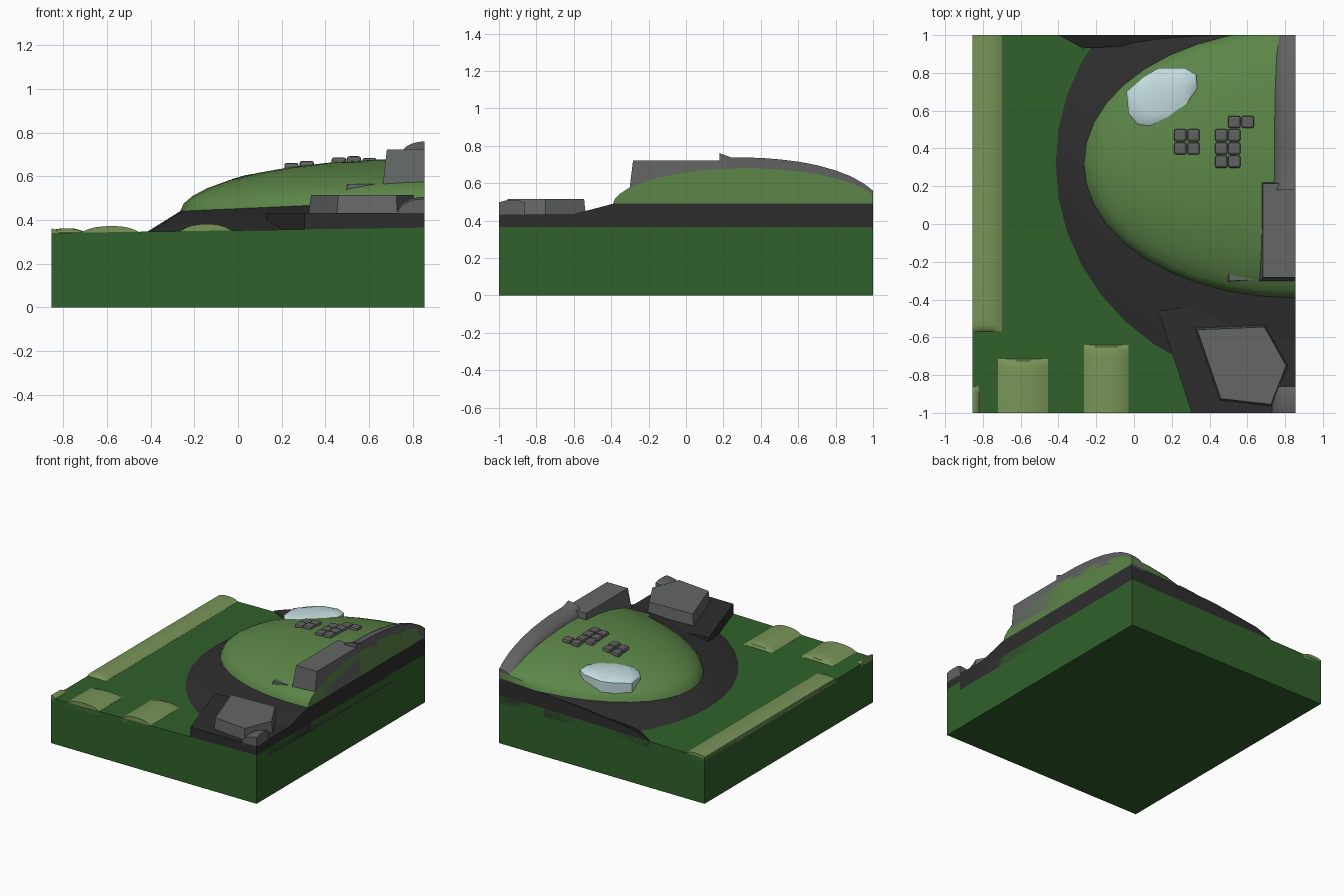
import bpy, bmesh
from math import sin, cos, pi, radians

if "Cube" in bpy.data.objects:
    bpy.data.objects.remove(bpy.data.objects["Cube"])

X, Y = 0.855, 1.0
CX, CY, A, B = 0.84, 0.32, 1.105, 0.71      # hill ellipse


def material(name, r, g, b):
    m = bpy.data.materials.new(name)
    m.diffuse_color = (r, g, b, 1)
    m.use_nodes = True
    m.node_tree.nodes["Principled BSDF"].inputs["Base Color"].default_value = m.diffuse_color
    return m


GRASS = material("grass", 0.03, 0.12, 0.024)
HILL = material("hill_green", 0.107, 0.238, 0.065)
OLIVE = material("olive", 0.19, 0.296, 0.098)
DARK = material("dark_earth", 0.027, 0.027, 0.028)
WATER = material("water", 0.55, 0.72, 0.74)
STONE = material("stone", 0.125, 0.135, 0.13)
PIPE = material("pipe_grey", 0.12, 0.12, 0.12)


def ground(x):
    return 0.3525 + 0.0146 * x


def rim(x):
    return 0.452 + 0.0446 * x


def hill_z(x, y):
    r2 = min(1, ((x - CX) / A) ** 2 + ((y - CY) / B) ** 2)
    return rim(x) + (0.68 - rim(x)) * (1 - r2) ** 0.55


def loft(name, loops, mat, smooth=False, clip=False, closed=True):
    """Skin equal-length loops, cap both ends, optionally cut at the tile edges."""
    bm = bmesh.new()
    rows = [[bm.verts.new(p) for p in l] for l in loops]
    n = len(rows[0])
    for a, b in zip(rows, rows[1:]):
        for i in range(n):
            j = (i + 1) % n
            bm.faces.new((a[i], a[j], b[j], b[i]))
    if closed:
        bm.faces.new(rows[0][::-1])
    bm.faces.new(rows[-1])
    if clip:
        for co, no in (((X, 0, 0), (1, 0, 0)), ((-X, 0, 0), (-1, 0, 0)),
                       ((0, Y, 0), (0, 1, 0)), ((0, -Y, 0), (0, -1, 0))):
            res = bmesh.ops.bisect_plane(bm, geom=bm.verts[:] + bm.edges[:] + bm.faces[:],
                                         plane_co=co, plane_no=no, clear_outer=True)
            cut = [e for e in res["geom_cut"] if isinstance(e, bmesh.types.BMEdge)]
            if cut:
                bmesh.ops.holes_fill(bm, edges=cut, sides=0)
    bmesh.ops.recalc_face_normals(bm, faces=bm.faces[:])
    me = bpy.data.meshes.new(name)
    bm.to_mesh(me)
    bm.free()
    me.materials.append(mat)
    ob = bpy.data.objects.new(name, me)
    bpy.context.collection.objects.link(ob)
    if smooth:
        bpy.ops.object.select_all(action='DESELECT')
        ob.select_set(True)
        bpy.context.view_layer.objects.active = ob
        bpy.ops.object.shade_smooth_by_angle(angle=radians(35))
    return ob


def prism(name, low, high, z0, z1, mat):
    return loft(name, [[(x, y, z0) for x, y in low], [(x, y, z1) for x, y in high]], mat)


def ellipse(a, b, zf, n=40):
    pts = [(CX + a * cos(2 * pi * i / n), CY + b * sin(2 * pi * i / n)) for i in range(n)]
    return [(x, y, zf(x, y)) for x, y in pts]


# Ground block with a slightly tilted top
loft("ground_block", [[(-X, y, 0), (X, y, 0), (X, y, ground(X)), (-X, y, ground(-X))]
                      for y in (-Y, Y)], GRASS)

# Dark sloping bank around the hill
loft("earth_bank", [ellipse(1.255, 1.18, lambda x, y: 0.3),
                    ellipse(1.255, 1.18, lambda x, y: ground(x)),
                    ellipse(A, B, lambda x, y: rim(x))], DARK, True, True)

# Green dome
loft("hill", [ellipse(A * k, B * k, hill_z) for k in
              (1, 0.985, 0.95, 0.89, 0.8, 0.68, 0.54, 0.38, 0.2, 0.06)], HILL, True, True)

# Small bank rising at the back edge
wedge = [(-0.40, 1, 0.355), (-0.27, 0.93, 0.37), (0.1, 0.95, 0.42),
         (0.48, 1, 0.472), (0.1, 1, 0.45), (-0.27, 1, 0.40)]
loft("back_bank", [[(x, y, 0.3) for x, y, z in wedge], wedge], DARK)

# Front terrace and its pentagonal building
terrace = [(0.13, -0.46), (0.305, -1), (X, -1), (X, -0.36)]
prism("front_terrace", terrace, terrace, 0.3, 0.431, DARK)
roof = [(0.335, -0.56), (0.46, -0.925), (0.725, -0.955), (0.805, -0.75), (0.69, -0.545)]
cx, cy = 0.6, -0.75
foot = [(cx + (x - cx) * 1.05, cy + (y - cy) * 1.05) for x, y in roof]
prism("front_building", foot, roof, 0.42, 0.515, STONE)

# Large block building and the small outbuilding on the hill
prism("hill_building", [(0.655, -0.312), (X, -0.312), (X, 0.236), (0.665, 0.236)],
      [(0.682, -0.283), (X, -0.283), (X, 0.215), (0.682, 0.215)], 0.49, 0.722, STONE)
prism("hill_outbuilding", [(0.48, -0.24), (0.485, -0.308), (0.64, -0.298), (0.64, -0.268)],
      [(0.50, -0.245), (0.505, -0.302), (0.64, -0.295), (0.64, -0.272)], 0.51, 0.565, STONE)


# Half pipes cut by the right edge
def half_pipe(name, path, w, h, drop):
    loops = []
    for y, top in path:
        arc = [(X - w * sin(t * pi / 12), y, top - h + h * cos(t * pi / 12)) for t in range(7)]
        loops.append([(X, y, top - h - drop)] + arc + [(X - w, y, top - h - drop)])
    loft(name, loops, PIPE, True)


half_pipe("ridge_pipe", [(0.18, 0.76), (0.24, 0.738), (0.4, 0.735), (0.5, 0.727), (0.6, 0.715),
                         (0.7, 0.696), (0.8, 0.668), (0.88, 0.637), (0.95, 0.598), (1, 0.56)],
          0.115, 0.075, 0.012)
half_pipe("corner_pipe", [(-1, 0.497), (-0.97, 0.506), (-0.89, 0.506), (-0.86, 0.495)],
          0.125, 0.07, 0.01)

# Pond: nearly flat lens with a skirt down into the hill
edge = [(-0.04, 0.70), (-0.03, 0.585), (0.02, 0.525), (0.09, 0.505), (0.19, 0.54), (0.28, 0.62),
        (0.335, 0.72), (0.33, 0.79), (0.27, 0.825), (0.13, 0.825), (0.05, 0.78)]
px, py = 0.145, 0.68
loops = [[(x, y, hill_z(x, y) - 0.015) for x, y in edge]]
for k, d in ((1, -0.012), (0.93, 0), (0.6, 0.012), (0.2, 0.016)):
    loops.append([(px + (x - px) * k, py + (y - py) * k, 0.59 + 0.1 * (px + (x - px) * k) + d)
                  for x, y in edge])
loft("pond", loops, WATER, True)


# Low rounded hedges
def hedge(name, x0, x1, y0, y1, h):
    e = 0.035
    stations = [(y0, 0), (y0 + 0.3 * e, 0.6), (y0 + e, 0.92), (y0 + 2 * e, 1),
                (y1 - 2 * e, 1), (y1 - e, 0.92), (y1 - 0.3 * e, 0.6), (y1, 0)]
    loops = []
    for y, k in stations:
        loop = [(x0, y, 0.32), (x1, y, 0.32)]
        for i in range(9):
            u = 1 - i / 4
            x = (x0 + x1) / 2 + u * (x1 - x0) / 2
            loop.append((x, y, ground(x) + 0.001 + h * k * (1 - abs(u) ** 2.6)))
        loops.append(loop)
    loft(name, loops, OLIVE, True, True)


hedge("long_hedge", -0.875, -0.70, -0.57, 1.08, 0.02)
hedge("corner_hedge", -0.91, -0.82, -1.08, -0.86, 0.02)
hedge("left_hedge", -0.72, -0.455, -1.08, -0.715, 0.027)
hedge("middle_hedge", -0.265, -0.03, -1.08, -0.64, 0.03)

# Clustered little houses on the hill
houses = [(x, y) for x in (0.245, 0.315) for y in (0.4, 0.47)]
houses += [(x, y) for x in (0.462, 0.531) for y in (0.33, 0.4, 0.47)]
houses += [(0.531, 0.54), (0.602, 0.54)]
for i, (x, y) in enumerate(houses):
    bpy.ops.mesh.primitive_cube_add(size=1, location=(x, y, hill_z(x, y)))
    ob = bpy.context.object
    ob.name = f"house_{i + 1}"
    ob.scale = (0.066, 0.066, 0.042)
    bpy.ops.object.transform_apply(location=False, rotation=False, scale=True)
    ob.data.materials.append(PIPE)
    bev = ob.modifiers.new("bevel", 'BEVEL')
    bev.width, bev.segments = 0.012, 2
